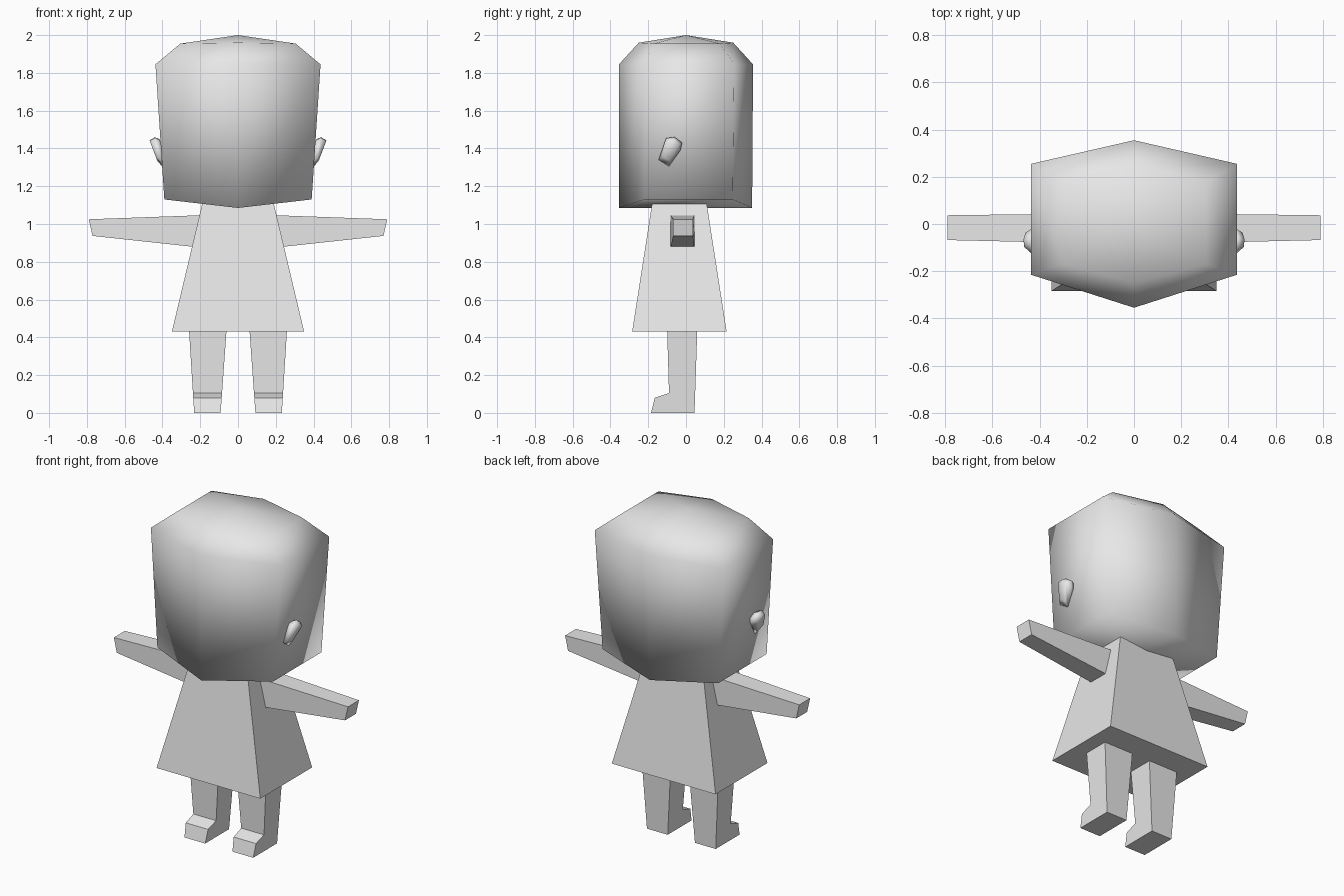
import bpy, bmesh
from mathutils import Vector

cube = bpy.data.objects.get("Cube")
if cube:
    bpy.data.objects.remove(cube, do_unlink=True)

grey = bpy.data.materials.new("light_grey")
grey.use_nodes = True
colour = (0.8, 0.8, 0.8, 1)
grey.diffuse_color = colour
grey.node_tree.nodes["Principled BSDF"].inputs["Base Color"].default_value = colour


def finish(name, bm, smooth=False):
    bmesh.ops.recalc_face_normals(bm, faces=bm.faces[:])
    mesh = bpy.data.meshes.new(name)
    bm.to_mesh(mesh)
    bm.free()
    mesh.materials.append(grey)
    for p in mesh.polygons:
        p.use_smooth = smooth
    ob = bpy.data.objects.new(name, mesh)
    bpy.context.collection.objects.link(ob)
    return ob


def loft(name, rings, smooth=False, apex=None, ridge=False):
    """Skin a stack of equal rings; the end may close to an apex point."""
    bm = bmesh.new()
    loops = [[bm.verts.new(p) for p in ring] for ring in rings]
    n = len(loops[0])
    for a, b in zip(loops, loops[1:]):
        for i in range(n):
            j = (i + 1) % n
            bm.faces.new((a[i], a[j], b[j], b[i]))
    first, last = loops[0], loops[-1]
    if ridge:  # base folded along the line between points 0 and 3
        bm.faces.new(first[:4])
        bm.faces.new(first[3:] + first[:1])
    else:
        bm.faces.new(first)
    if apex:
        tip = bm.verts.new(apex)
        for i in range(n):
            bm.faces.new((last[i], last[(i + 1) % n], tip))
    else:
        bm.faces.new(last)
    return finish(name, bm, smooth)


def head_ring(x, front, back, corner_front, corner_back, z_mid, z_corner):
    return [(0, front, z_mid), (x, corner_front, z_corner), (x, corner_back, z_corner),
            (0, back, z_mid), (-x, corner_back, z_corner), (-x, corner_front, z_corner)]


def box_ring(x0, x1, y0, y1, z):
    return [(x0, y0, z), (x1, y0, z), (x1, y1, z), (x0, y1, z)]


# Head: six-sided block with bevelled crown and folded underside
loft("head", [
    head_ring(0.39, -0.355, 0.35, -0.22, 0.247, 1.085, 1.13),
    head_ring(0.437, -0.355, 0.355, -0.215, 0.255, 1.845, 1.845),
    head_ring(0.305, -0.25, 0.25, -0.17, 0.18, 1.96, 1.955),
], smooth=True, apex=(0, 0, 2), ridge=True)

# Dress
loft("dress", [box_ring(-0.35, 0.35, -0.285, 0.215, 0.43),
               box_ring(-0.19, 0.19, -0.18, 0.11, 1.105)])

# Leg and foot side profile: (y, z)
leg_profile = [(-0.1, 0.45), (-0.09, 0.105), (-0.165, 0.08),
               (-0.185, 0), (0.045, 0), (0.06, 0.45)]
# Ear outline seen from the side: (y, z)
ear_outline = [(-0.145, 1.34), (-0.09, 1.305), (-0.03, 1.39),
               (-0.02, 1.43), (-0.06, 1.46), (-0.105, 1.455)]
ear_centre = Vector((-0.075, 1.4))

for side, s in (("left", 1), ("right", -1)):
    # Arm: tapering square bar
    loft(side + "_arm", [
        [(s * 0.15, -0.083, 0.87), (s * 0.15, 0.045, 0.87),
         (s * 0.15, 0.045, 1.048), (s * 0.15, -0.083, 1.048)],
        [(s * 0.77, -0.068, 0.937), (s * 0.77, 0.037, 0.937),
         (s * 0.79, 0.037, 1.025), (s * 0.79, -0.068, 1.025)]])

    # Leg: profile given a width that narrows towards the ankle
    def leg_side(top, bottom):
        return [(s * (bottom + (top - bottom) * z / 0.45), y, z) for y, z in leg_profile]
    loft(side + "_leg", [leg_side(0.06, 0.092), leg_side(0.26, 0.232)])

    # Ear: small rounded lump leaning outwards at the top
    rings = []
    for scale, root, lean in ((0.8, 0.385, 0.2), (1, 0.402, 0.25), (0.7, 0.416, 0.38)):
        ring = []
        for p in ear_outline:
            y, z = ear_centre + (Vector(p) - ear_centre) * scale
            ring.append((s * (root + lean * (z - 1.305)), y, z))
        rings.append(ring)
    loft(side + "_ear", rings, smooth=True)
